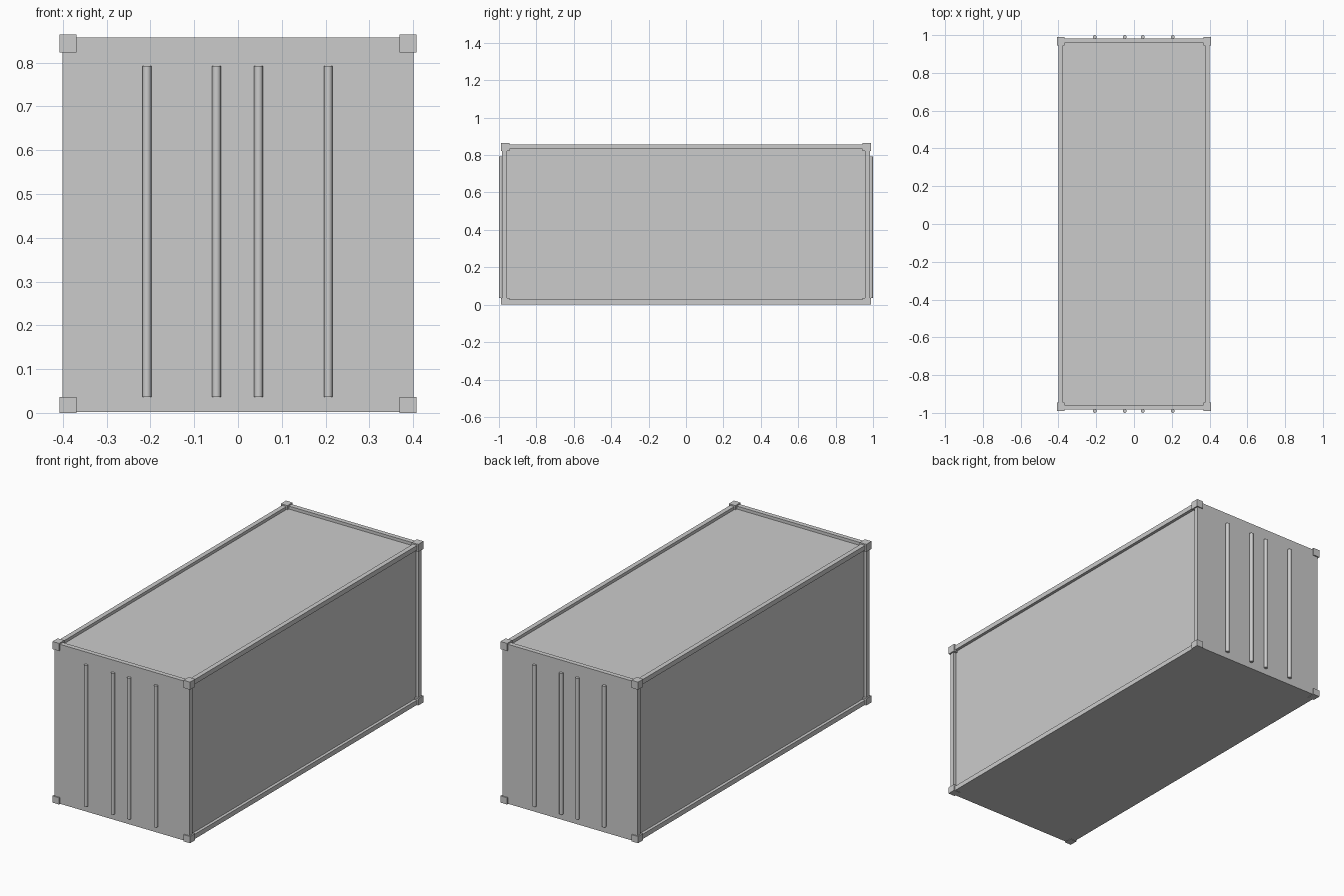
import bpy, bmesh
from mathutils import Vector, Matrix

if "Cube" in bpy.data.objects:
    bpy.data.objects.remove(bpy.data.objects["Cube"])

HX, HY, Z0, Z1 = 0.401, 0.983, 0.002, 0.857   # body extents
RIM, DEPTH = 0.036, 0.016                     # frame width, panel recess


def finish(bm, name):
    bmesh.ops.recalc_face_normals(bm, faces=bm.faces[:])
    me = bpy.data.meshes.new(name)
    bm.to_mesh(me)
    bm.free()
    ob = bpy.data.objects.new(name, me)
    bpy.context.collection.objects.link(ob)
    return ob


def add_box(bm, lo, hi):
    lo, hi = Vector(lo), Vector(hi)
    m = Matrix.Translation((lo + hi) / 2) @ Matrix.Diagonal((*(hi - lo), 1))
    bmesh.ops.create_cube(bm, size=1, matrix=m)


# Body: box with recessed side and roof panels, plain ends and floor
bm = bmesh.new()
add_box(bm, (-HX, -HY, Z0), (HX, HY, Z1))
bm.normal_update()
panels = [f for f in bm.faces if abs(f.normal.x) > 0.9 or f.normal.z > 0.9]
for f in panels:
    n = f.normal.copy()
    bmesh.ops.inset_individual(bm, faces=[f], thickness=RIM)
    # second, zero-width inset gives the straight recess wall
    bmesh.ops.inset_individual(bm, faces=[f], thickness=0.0)
    bmesh.ops.translate(bm, verts=f.verts[:], vec=-n * DEPTH)
finish(bm, "container_body")

# Corner castings, slightly proud of the body
bm = bmesh.new()
for sx in (-1, 1):
    for sy in (-1, 1):
        for z in (0.0, 0.823):
            xs = sorted((sx * 0.369, sx * 0.408))
            ys = sorted((sy * 0.945, sy * 0.989))
            add_box(bm, (xs[0], ys[0], z), (xs[1], ys[1], z + (0.041 if z else 0.036)))
finish(bm, "corner_castings")

# Door locking rods on both ends
for side, sy in (("front", -1), ("back", 1)):
    for i, x in enumerate((-0.208, -0.049, 0.047, 0.206)):
        bpy.ops.mesh.primitive_cylinder_add(vertices=12, radius=0.01, depth=0.757,
                                            location=(x, sy * 0.99, 0.4145))
        rod = bpy.context.object
        rod.name = f"{side}_locking_rod_{i + 1}"
        bpy.ops.object.shade_smooth_by_angle()
